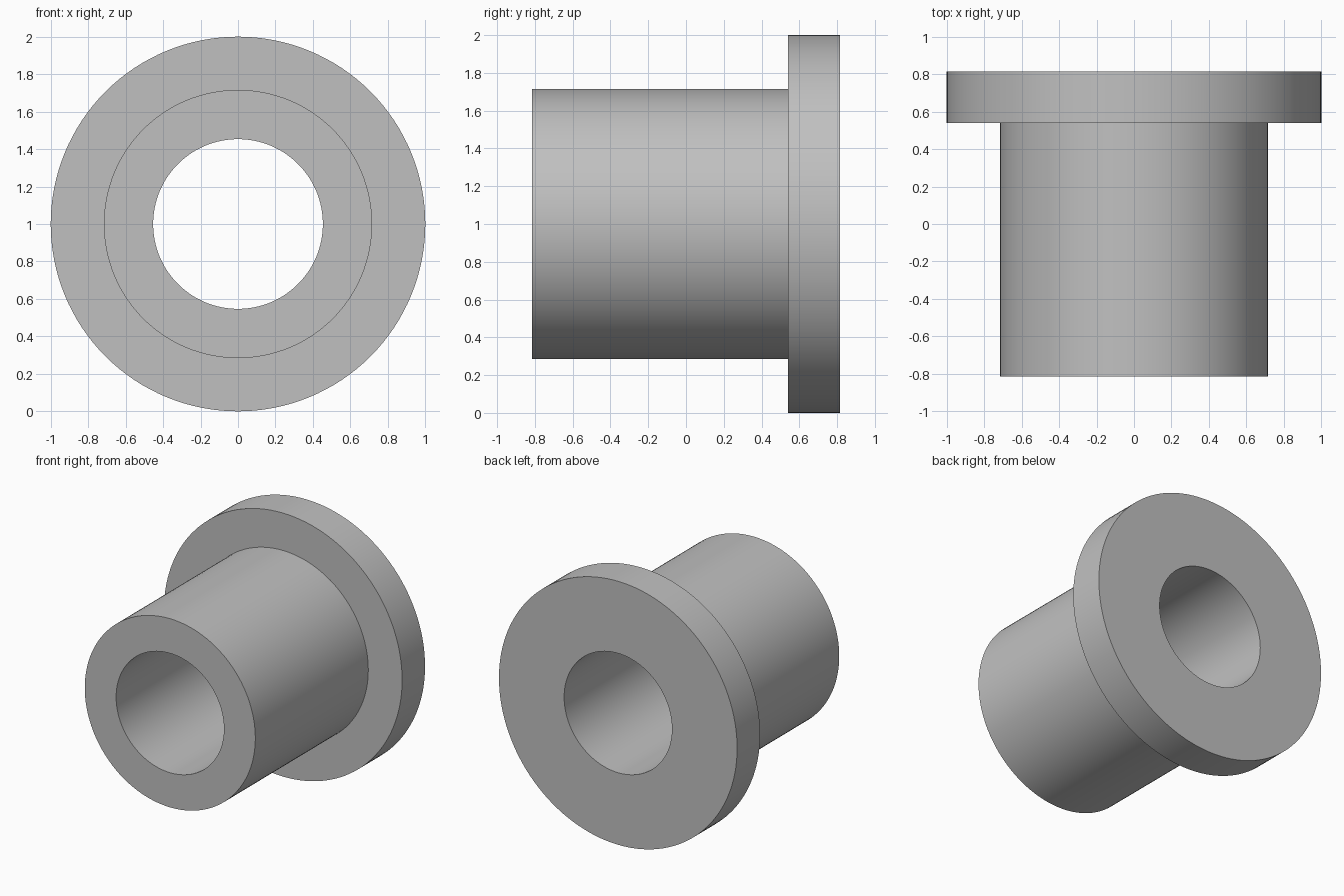
import bpy
import bmesh
import math
from mathutils import Matrix, Vector

cube = bpy.data.objects.get("Cube")
if cube:
    bpy.data.objects.remove(cube, do_unlink=True)

SIDES = 128
BORE, SLEEVE, FLANGE = 0.453, 0.716, 1.0        # radii
FRONT, STEP, BACK = -0.815, 0.54, 0.815         # positions along y

# Material
grey = bpy.data.materials.new("light grey")
grey.use_nodes = True
colour = (0.53, 0.53, 0.53, 1)
grey.diffuse_color = colour
grey.node_tree.nodes["Principled BSDF"].inputs["Base Color"].default_value = colour

# Closed cross-section (radius, y), turned around the bore axis
profile = [(BORE, FRONT), (SLEEVE, FRONT), (SLEEVE, STEP),
           (FLANGE, STEP), (FLANGE, BACK), (BORE, BACK)]
bm = bmesh.new()
verts = [bm.verts.new((0, y, r)) for r, y in profile]
edges = [bm.edges.new((v, verts[(i + 1) % len(verts)])) for i, v in enumerate(verts)]
bmesh.ops.spin(bm, geom=verts + edges, cent=(0, 0, 0), axis=(0, 1, 0),
               angle=math.tau, steps=SIDES, use_merge=True)
bmesh.ops.remove_doubles(bm, verts=bm.verts, dist=0.0001)
bmesh.ops.recalc_face_normals(bm, faces=bm.faces)
bmesh.ops.transform(bm, matrix=Matrix.Translation(Vector((0, 0, FLANGE))), verts=bm.verts)

# Flanged bushing
mesh = bpy.data.meshes.new("flanged_bushing")
bm.to_mesh(mesh)
bm.free()
mesh.materials.append(grey)
bushing = bpy.data.objects.new("flanged_bushing", mesh)
bpy.context.collection.objects.link(bushing)

# Smooth walls, sharp rims
bpy.ops.object.select_all(action="DESELECT")
bushing.select_set(True)
bpy.context.view_layer.objects.active = bushing
bpy.ops.object.shade_smooth_by_angle(angle=math.radians(30))
